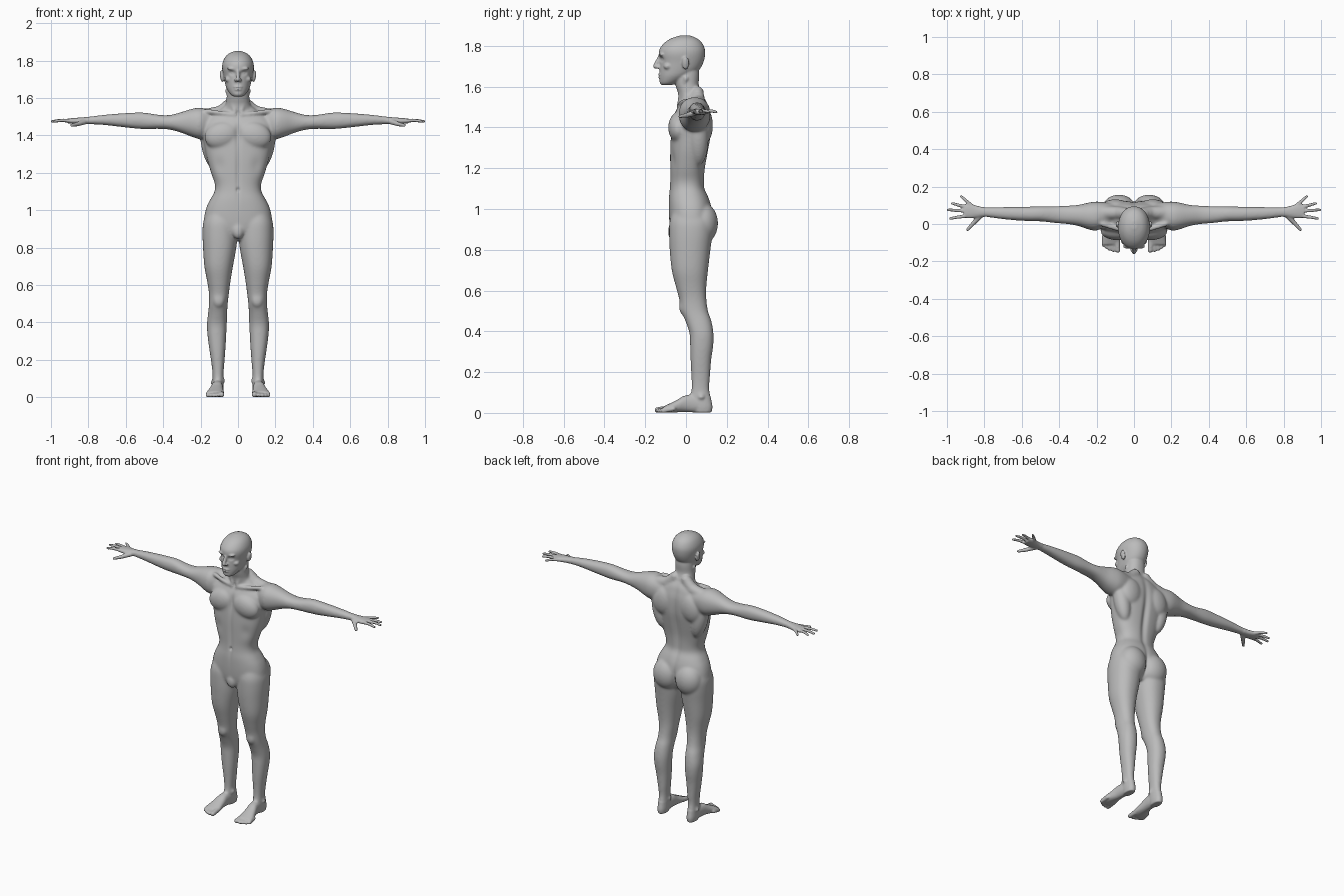
import bpy, bmesh, math
from mathutils import Vector, Matrix

if "Cube" in bpy.data.objects:
    bpy.data.objects.remove(bpy.data.objects["Cube"])

# All part sizes are in centimetres; the finished mesh is scaled to metres.
bm = bmesh.new()


def spline(rows, steps=4):
    """Smoothly interpolate rows of equal length."""
    rows = [Vector(r) for r in rows]
    last = len(rows) - 1
    out = []
    for i in range(last):
        a, b, c, d = (rows[min(max(k, 0), last)] for k in range(i - 1, i + 3))
        for s in range(steps):
            t = s / steps
            out.append(b + t * (c - a) / 2 + t * t * (a - 2.5 * b + 2 * c - d / 2)
                       + t * t * t * (1.5 * (b - c) + (d - a) / 2))
    return out + [rows[last]]


def loft(axis, rows, power=2.2, sides=40):
    """Skin rings given as (position on axis, low u, high u, low v, high v)."""
    rings = []
    for pos, u_low, u_high, v_low, v_high in spline(rows):
        ring = []
        for k in range(sides):
            angle = math.tau * k / sides
            c, s = math.cos(angle), math.sin(angle)
            u = (u_low + u_high + (u_high - u_low) * math.copysign(abs(c) ** (2 / power), c)) / 2
            v = (v_low + v_high + (v_high - v_low) * math.copysign(abs(s) ** (2 / power), s)) / 2
            co = [u, v]
            co.insert("xyz".index(axis), pos)
            ring.append(bm.verts.new(co))
        rings.append(ring)
    for lower, upper in zip(rings, rings[1:]):
        for k in range(sides):
            n = (k + 1) % sides
            bm.faces.new((lower[k], lower[n], upper[n], upper[k]))
    bm.faces.new(rings[0][::-1])
    bm.faces.new(rings[-1])


def centred(rows):
    return [(z, -w, w, front, back) for z, w, front, back in rows]


def blob(centre, radii, tilt=0):
    """Ellipsoid muscle or feature, tilted about the y axis."""
    matrix = (Matrix.Translation(centre) @ Matrix.Rotation(math.radians(tilt), 4, "Y")
              @ Matrix.Diagonal((*radii, 1)))
    bmesh.ops.create_icosphere(bm, subdivisions=4, radius=1, matrix=matrix)


def tube(points, start, end):
    """Rounded chain that tapers from the start radius to the end radius."""
    points = [Vector(p) for p in points]
    count = len(points) - 1
    radius = [start + (end - start) * i / count for i in range(count + 1)]
    for p, r in zip(points, radius):
        blob(p, (r, r, r))
    for i in range(count):
        way = points[i + 1] - points[i]
        turn = way.to_track_quat("Z", "Y").to_matrix().to_4x4()
        bmesh.ops.create_cone(bm, cap_ends=True, segments=20, radius1=radius[i],
                              radius2=radius[i + 1], depth=way.length,
                              matrix=Matrix.Translation(points[i] + way / 2) @ turn)


# Torso
loft("z", centred([
    (84, 7, -4, 8), (88, 14, -7, 11), (92, 18, -8, 13), (97, 18, -8.4, 13),
    (102, 16.7, -8.5, 12.3), (106, 14.7, -8.4, 11), (110, 12.6, -8, 9.2),
    (114, 12.4, -7.8, 9), (120, 14.4, -7.8, 9.4), (128, 16.7, -7.8, 10.8),
    (135, 18, -7.5, 12), (141, 19, -7, 12.3), (146, 19, -6, 12),
    (150, 16, -4, 11), (153, 11, -2.5, 10), (156, 7, -2, 8)]), power=2.4)

# Chest, back, collar and hip muscles
blob((8.5, -3.8, 140), (9.5, 4.9, 7.3), 15)
blob((10, 9, 141), (7.5, 4.2, 9), -10)
blob((14.5, 6, 134), (5, 5, 13), 12)
tube([(2, -3.5, 151), (9, -2.6, 152), (17, 0, 153)], 1.1, 1.4)
tube([(4, 5.5, 157), (9, 6, 152.5), (17, 6, 150.5)], 3.2, 3.8)
blob((8, 8.3, 93), (9, 7.4, 10))
blob((0, -6.3, 89), (3.2, 2.6, 4.5))

# Neck
loft("z", centred([(148, 8.5, -3, 10), (153, 7.6, -3.3, 9), (157, 6.5, -4, 7.6),
                   (161, 6, -5.2, 6.3), (166, 5.9, -6, 6.5), (172, 5.5, -6, 6)]))
tube([(1, -4, 151), (5.6, 0, 164)], 1, 1.3)

# Head
loft("z", centred([
    (160.8, 2.3, -12, -7), (162, 4, -12.7, -4), (165, 6, -13, 2),
    (168, 7, -13, 6.3), (172, 7.8, -12.9, 8.6), (176, 8.5, -13.4, 9.4),
    (179, 8.2, -12.7, 9.1), (182, 6.8, -10, 7.5), (184, 4.6, -6.5, 4.8),
    (185.2, 1.4, -2.5, 1.5)]), power=2.1)

# Face
tube([(0, -13, 174.5), (0, -14.2, 172), (0, -15, 170)], 0.9, 1.2)
blob((1.1, -13.6, 169.6), (1, 1.2, 0.9))
blob((3, -12, 175.6), (3, 1.3, 0.8), -6)
blob((0, -12.8, 165.9), (2.3, 0.9, 0.55))
blob((0, -12.7, 164.6), (2, 0.9, 0.6))
blob((0, -11.7, 162.4), (2.2, 1.3, 1.4))
blob((5, -9, 170), (2, 2, 1.6))
blob((8.7, -0.2, 171.5), (0.9, 1.8, 3.2), 10)

# Arm and palm
loft("x", [
    (8, 0, 10, 142, 152.5), (15, -1.5, 11.5, 139, 153.8), (20, -3.5, 12, 138, 154.8),
    (24, -3, 11.5, 139, 154.4), (30, -1, 10.2, 141.3, 152.6), (36, 0, 9.8, 143, 151),
    (42, 0.5, 9.5, 143.5, 151), (50, 1.4, 9.5, 143.4, 152.2), (56, 1.5, 9.3, 143.8, 152.2),
    (64, 2, 9.2, 144.7, 151.7), (72, 2.8, 9, 145.6, 151), (80, 3.8, 9, 146, 150),
    (84, 3.3, 9.8, 146, 149.6), (88, 3, 11, 146.2, 149.3), (91, 3.4, 10.4, 146.5, 149)])

# Fingers and thumb
for base, knuckle, tip in [((87, 10), (90, 12.6), (92.4, 14.8)),
                           ((89, 9), (93.5, 10), (97.3, 11.1)),
                           ((90, 7), (95, 7.3), (99.4, 7.6)),
                           ((89, 4.4), (94, 3.7), (98.2, 3))]:
    tube([(*base, 147.8), (*knuckle, 148.1), (*tip, 147.6)], 1.05, 0.75)
tube([(82, 4.5, 147.3), (86, 0.3, 146), (89, -3, 145.4)], 1.5, 0.85)

# Leg
loft("z", [
    (100, 3, 16, -6, 10), (94, 0.8, 18.5, -8, 13), (88, 0.4, 19, -8.3, 13),
    (80, 0.9, 18.7, -8, 12), (70, 2.7, 18, -7, 10.8), (62, 4, 16.5, -5, 10),
    (56, 4.8, 15.6, -3.4, 10), (50, 5.5, 15.5, -2.4, 10.8), (45, 5.8, 16, -0.3, 12.5),
    (39, 6, 16.6, 1.7, 13.5), (33, 6.3, 16.3, 2, 13.4), (26, 6.7, 15.4, 2.2, 12.4),
    (18, 7.3, 14.2, 2.6, 11.8), (12, 7.8, 13.6, 2.7, 11.4), (7, 7.8, 13.6, 2, 12.3),
    (3, 7.8, 13.6, 3, 13), (0.2, 8.2, 13.2, 4, 12.5)])
blob((10.3, -1.4, 52), (3.1, 2, 4))
blob((8, 6, 9), (1.2, 1.6, 1.6))
blob((13.4, 7.5, 8), (1.2, 1.6, 1.6))

# Foot and toes
loft("y", [(11, 8.5, 13, 0.2, 5), (5, 8, 13.6, 0.2, 8.5), (0, 8, 14.3, 0.4, 8.8),
           (-4, 7.8, 15.5, 0.3, 6.6), (-8, 7.4, 16.8, 0.1, 4.6), (-11, 7.6, 17.2, 0.1, 3.2)])
for toe, (x, y) in enumerate([(8.7, -14), (11.1, -14), (13, -13.3), (14.7, -12.3), (16.2, -11.2)]):
    size = 1.4 if toe == 0 else 1.05
    tube([(x * 0.9 + 1.2, y + 5, 2), (x, y, size)], size + 0.2, size)

# Fuse the parts into one skin
bmesh.ops.scale(bm, vec=(0.01, 0.01, 0.01), verts=bm.verts)
bmesh.ops.recalc_face_normals(bm, faces=bm.faces)
mesh = bpy.data.meshes.new("body")
bm.to_mesh(mesh)
bm.free()
body = bpy.data.objects.new("body", mesh)
bpy.context.collection.objects.link(body)
mirror = body.modifiers.new("mirror", "MIRROR")
mirror.use_mirror_merge = False
fuse = body.modifiers.new("fuse", "REMESH")
fuse.mode = "VOXEL"
fuse.voxel_size = 0.005
fused = bpy.data.meshes.new_from_object(body.evaluated_get(bpy.context.evaluated_depsgraph_get()))
body.modifiers.clear()
body.data = fused

# Soften the muscle joins, keeping hands, feet and face crisp
skin = bmesh.new()
skin.from_mesh(fused)
broad = [v for v in skin.verts if abs(v.co.x) < 0.8 and 0.08 < v.co.z < 1.58]
for group, rounds in ((skin.verts, 2), (broad, 14)):
    for _ in range(rounds):
        bmesh.ops.smooth_vert(skin, verts=group, factor=0.5,
                              use_axis_x=True, use_axis_y=True, use_axis_z=True)

# Grooves and hollows: centre, reach, push along y
hollows = [
    ((3.1, -12.3, 173.4), (1.7, 2.5, 1.1), 1.1),   # eye socket
    ((3.1, -11.8, 173.3), (0.8, 2, 0.5), -0.5),    # eyelid
    ((0, -13.5, 165.2), (2.2, 1.5, 0.25), 0.4),    # mouth
    ((0, -8, 122), (1.2, 4, 16), 0.7),             # belly line
    ((0, -8, 141), (1.5, 4, 6), 0.9),              # breastbone
    ((0, -8.3, 111), (0.8, 2, 1), 0.9),            # navel
    ((0, -4, 151.5), (1.6, 3, 1.6), 1),            # throat notch
    ((0, 11, 126), (2, 5, 22), -1.3),              # spine
    ((0, 14, 91), (1.2, 6, 7), -1.5),              # seat cleft
    ((10, -7, 124), (3, 3, 4), 0.5),               # rib hollow
]
for v in skin.verts:
    here = Vector((abs(v.co.x), v.co.y, v.co.z)) * 100
    for centre, reach, push in hollows:
        gap = sum(((here[i] - centre[i]) / reach[i]) ** 2 for i in range(3))
        if gap < 9:
            v.co.y += 0.01 * push * math.exp(-gap)
skin.to_mesh(fused)
skin.free()

# Skin colour and shading
grey = bpy.data.materials.new("plain grey")
grey.use_nodes = True
tone = (0.5, 0.5, 0.5, 1)
grey.diffuse_color = tone
grey.node_tree.nodes["Principled BSDF"].inputs["Base Color"].default_value = tone
fused.materials.clear()
fused.materials.append(grey)
for face in fused.polygons:
    face.use_smooth = True
